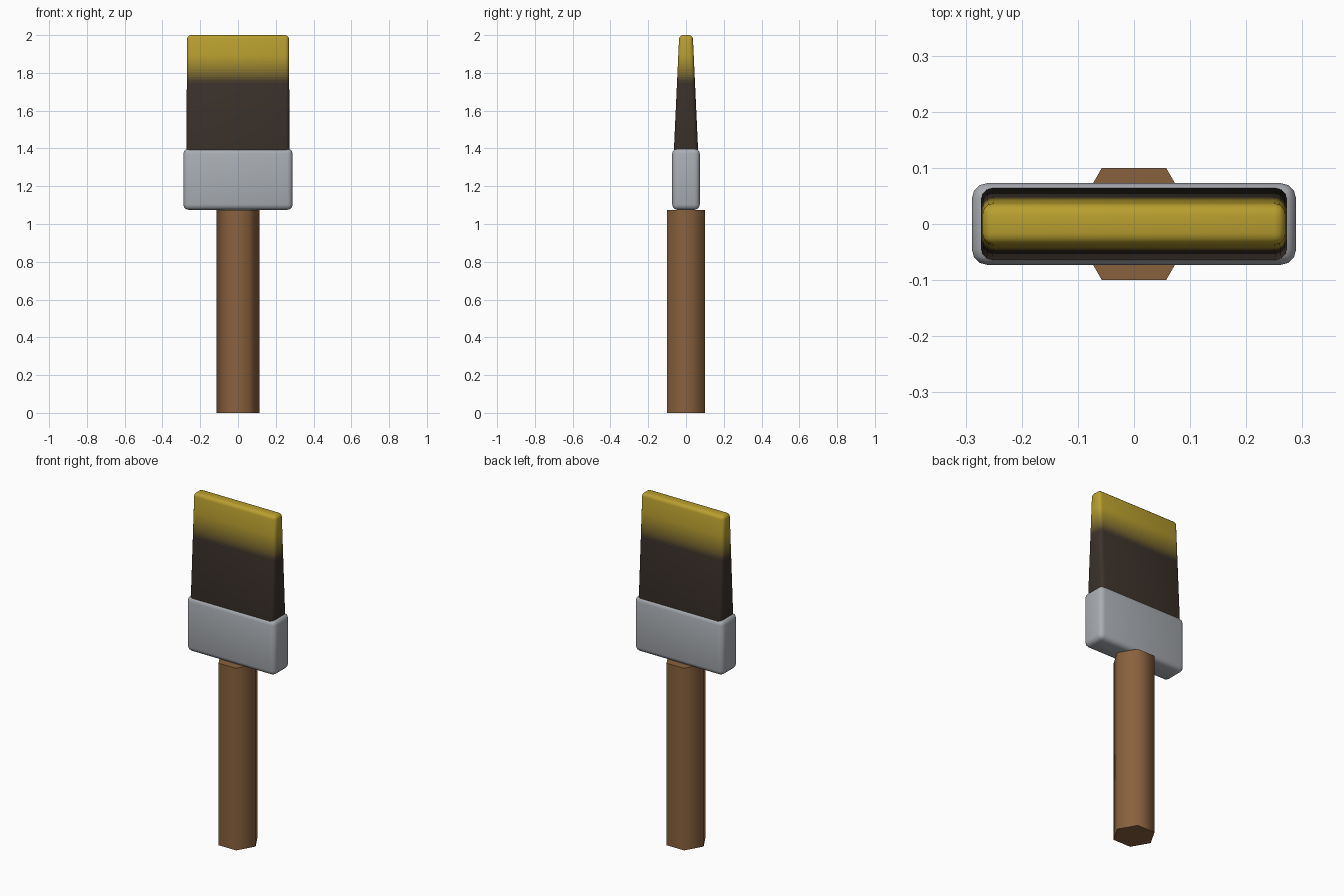
import bpy, bmesh, math
from mathutils import Vector

if "Cube" in bpy.data.objects:
    bpy.data.objects.remove(bpy.data.objects["Cube"])


def material(name, rgb):
    m = bpy.data.materials.new(name)
    m.diffuse_color = (*rgb, 1)
    m.use_nodes = True
    m.node_tree.nodes["Principled BSDF"].inputs["Base Color"].default_value = m.diffuse_color
    return m


def finish(bm, name, mats=(), angle=65):
    bmesh.ops.recalc_face_normals(bm, faces=bm.faces[:])
    me = bpy.data.meshes.new(name)
    bm.to_mesh(me)
    bm.free()
    for m in mats:
        me.materials.append(m)
    ob = bpy.data.objects.new(name, me)
    bpy.context.collection.objects.link(ob)
    bpy.ops.object.select_all(action='DESELECT')
    ob.select_set(True)
    bpy.context.view_layer.objects.active = ob
    bpy.ops.object.shade_smooth_by_angle(angle=math.radians(angle))
    return ob


def rounded_block(base, top, z0, z1, bevel):
    """Tapered block with rounded edges; base and top are (half x, half y)."""
    bm = bmesh.new()
    bmesh.ops.create_cube(bm, size=2)
    for v in bm.verts:
        hx, hy = top if v.co.z > 0 else base
        v.co = Vector((v.co.x * hx, v.co.y * hy, z1 if v.co.z > 0 else z0))
    bmesh.ops.bevel(bm, geom=bm.edges[:], offset=bevel, segments=3,
                    profile=0.5, affect='EDGES')
    return bm


# Hexagonal wooden handle, corners on the x axis
bm = bmesh.new()
ring = [bm.verts.new((0.115 * math.cos(i * math.pi / 3),
                      0.115 * math.sin(i * math.pi / 3), 0)) for i in range(6)]
face = bm.faces.new(ring)
ext = bmesh.ops.extrude_face_region(bm, geom=[face], use_keep_orig=True)
for v in ext['geom']:
    if isinstance(v, bmesh.types.BMVert):
        v.co.z = 1.075
finish(bm, "handle", [material("wood", (0.25, 0.12, 0.048))])

# Metal ferrule
bm = rounded_block((0.289, 0.073), (0.289, 0.073), 1.075, 1.4, 0.028)
finish(bm, "ferrule", [material("metal", (0.40, 0.42, 0.45))])

# Tapered bristles, sliced into bands that fade from dark to yellow
bm = rounded_block((0.273, 0.066), (0.27, 0.036), 1.35, 2.0, 0.02)
z_dark, z_tip, bands = 1.75, 1.89, 10
step = (z_tip - z_dark) / bands
for i in range(bands + 1):
    bmesh.ops.bisect_plane(bm, geom=bm.verts[:] + bm.edges[:] + bm.faces[:],
                           plane_co=(0, 0, z_dark + i * step), plane_no=(0, 0, 1))
for f in bm.faces:
    z = f.calc_center_median().z
    f.material_index = max(0, min(bands + 1, math.floor((z - z_dark) / step) + 1))
dark, tip = (0.045, 0.032, 0.024), (0.48, 0.345, 0.028)
mats = []
for i in range(bands + 2):
    t = max(0, min(1, (i - 0.5) / bands))
    mats.append(material(f"bristle_{i}", [a + (b - a) * t for a, b in zip(dark, tip)]))
finish(bm, "bristles", mats)
